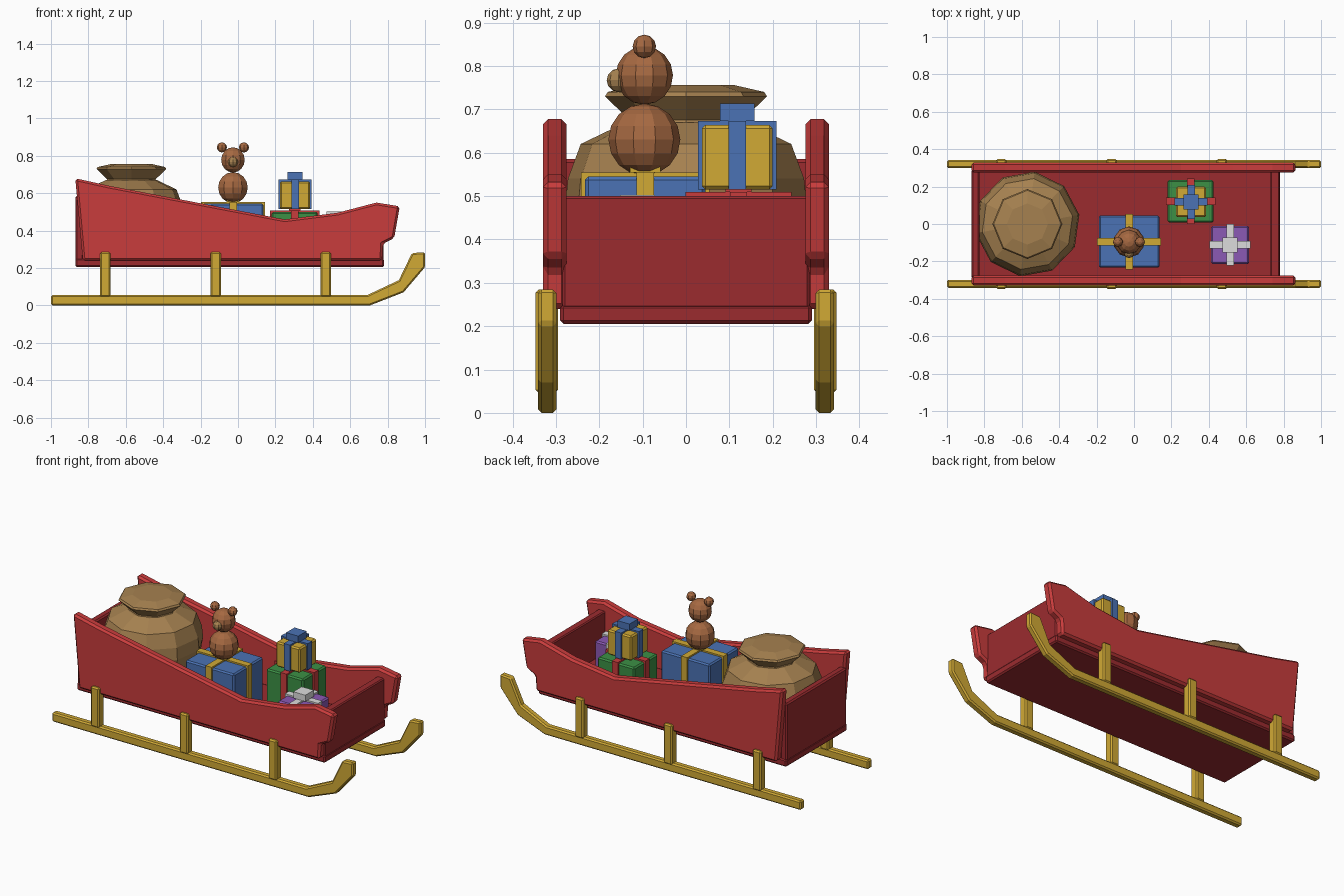
import bpy, bmesh, math
from mathutils import Matrix, Vector

if "Cube" in bpy.data.objects:
    bpy.data.objects.remove(bpy.data.objects["Cube"])


def material(name, r, g, b):
    m = bpy.data.materials.new(name)
    m.diffuse_color = (r, g, b, 1)
    m.use_nodes = True
    m.node_tree.nodes["Principled BSDF"].inputs["Base Color"].default_value = m.diffuse_color
    return m


RED = material("bright red", 0.58, 0.045, 0.045)
DARK_RED = material("dark red", 0.33, 0.024, 0.028)
GOLD = material("gold", 0.64, 0.40, 0.036)
BLUE = material("blue", 0.07, 0.17, 0.46)
GREEN = material("green", 0.045, 0.28, 0.06)
PURPLE = material("purple", 0.26, 0.10, 0.46)
WHITE = material("white", 0.72, 0.72, 0.72)
BROWN = material("brown", 0.38, 0.14, 0.053)
TAN = material("tan", 0.38, 0.22, 0.08)


def finish(name, bm, mat, bevel=0):
    bmesh.ops.recalc_face_normals(bm, faces=bm.faces)
    mesh = bpy.data.meshes.new(name)
    bm.to_mesh(mesh)
    bm.free()
    mesh.materials.append(mat)
    ob = bpy.data.objects.new(name, mesh)
    bpy.context.collection.objects.link(ob)
    if bevel:
        mod = ob.modifiers.new("bevel", 'BEVEL')
        mod.width = bevel
        mod.segments = 1
        mod.limit_method = 'ANGLE'
        mod.angle_limit = math.radians(40)
    return ob


def box(name, x, y, z, mat, bevel=0.0):
    """Box from (min, max) ranges along each axis."""
    bm = bmesh.new()
    bmesh.ops.create_cube(bm, size=1)
    for v in bm.verts:
        v.co = Vector([a + (c + 0.5) * (b - a) for c, (a, b) in zip(v.co, (x, y, z))])
    return finish(name, bm, mat, bevel)


def plate(name, points, y0, y1, mat, bevel):
    """Side profile in xz, extruded along y."""
    bm = bmesh.new()
    face = bm.faces.new([bm.verts.new((x, y0, z)) for x, z in points])
    out = bmesh.ops.extrude_face_region(bm, geom=[face])
    for v in out["geom"]:
        if isinstance(v, bmesh.types.BMVert):
            v.co.y = y1
    return finish(name, bm, mat, bevel)


def lathe(name, profile, sides, centre, mat, turn=0.0):
    """Faceted solid of revolution from (radius, height) points."""
    bm = bmesh.new()
    rings = []
    for r, z in profile:
        rings.append([bm.verts.new((centre[0] + r * math.cos(turn + math.tau * i / sides),
                                    centre[1] + r * math.sin(turn + math.tau * i / sides), z))
                      for i in range(sides)])
    for a, b in zip(rings, rings[1:]):
        for i in range(sides):
            j = (i + 1) % sides
            bm.faces.new((a[i], a[j], b[j], b[i]))
    bm.faces.new(rings[0])
    bm.faces.new(rings[-1])
    return finish(name, bm, mat)


def ball(name, centre, radius, mat, segments=8, rings=6, height=1.0):
    bm = bmesh.new()
    bmesh.ops.create_uvsphere(bm, u_segments=segments, v_segments=rings, radius=radius)
    bmesh.ops.transform(bm, verts=bm.verts,
                        matrix=Matrix.Translation(centre) @ Matrix.Diagonal((1, 1, height, 1)))
    return finish(name, bm, mat)


def gift(name, x, y, z, paper, ribbon, bow, bow_height):
    """Wrapped box with two ribbon bands and a square bow."""
    box(name, x, y, z, paper, 0.008)
    cx, cy, w, e = sum(x) / 2, sum(y) / 2, 0.02, 0.009
    zr = (z[0], z[1] + e)
    box(name + "_ribbon_long", (x[0] - e, x[1] + e), (cy - w, cy + w), zr, ribbon)
    box(name + "_ribbon_cross", (cx - w, cx + w), (y[0] - e, y[1] + e), zr, ribbon)
    box(name + "_bow", (cx - bow, cx + bow), (cy - bow, cy + bow),
        (zr[1], zr[1] + bow_height), ribbon)


# Sleigh body: floor and end walls
box("floor", (-0.87, 0.78), (-0.29, 0.29), (0.205, 0.25), DARK_RED, 0.008)
box("back_wall", (-0.87, -0.825), (-0.285, 0.285), (0.24, 0.585), DARK_RED, 0.008)
box("front_wall", (0.73, 0.778), (-0.285, 0.285), (0.24, 0.50), DARK_RED, 0.006)

side_profile = [(-0.83, 0.24), (0.77, 0.24), (0.775, 0.33), (0.835, 0.36), (0.865, 0.53),
                (0.74, 0.55), (0.53, 0.495), (0.25, 0.46), (-0.69, 0.64), (-0.87, 0.68)]
runner_profile = [(-1.0, 0.0), (0.705, 0.0), (0.885, 0.07), (1.0, 0.205), (1.0, 0.285),
                  (0.93, 0.28), (0.86, 0.135), (0.69, 0.055), (-1.0, 0.055)]

# Side panels, runners and posts on both sides
for side, s in (("right", -1), ("left", 1)):
    plate(side + "_side_panel", side_profile, s * 0.275, s * 0.33, RED, 0.012)
    plate(side + "_runner", runner_profile, s * 0.299, s * 0.341, GOLD, 0.008)
    for i, px in enumerate((-0.71, -0.12, 0.47)):
        box(f"{side}_post_{i + 1}", (px - 0.028, px + 0.028),
            sorted((s * 0.295, s * 0.347)), (0.045, 0.285), GOLD, 0.008)

# Sack with gathered neck and flared rim
sack = (-0.57, 0)
lathe("sack_body", [(0.19, 0.25), (0.26, 0.34), (0.282, 0.47), (0.275, 0.54),
                    (0.245, 0.62), (0.14, 0.67)], 10, sack, TAN, math.radians(10))
lathe("sack_neck", [(0.15, 0.64), (0.13, 0.675), (0.187, 0.73), (0.18, 0.74), (0.11, 0.756)],
      8, sack, TAN)

# Wrapped gifts
gift("blue_gift", (-0.188, 0.136), (-0.233, 0.045), (0.25, 0.545), BLUE, GOLD, 0.035, 0.014)
gift("green_gift", (0.18, 0.426), (0.008, 0.234), (0.25, 0.50), GREEN, RED, 0.03, 0.01)
gift("gold_gift", (0.225, 0.385), (0.037, 0.2), (0.515, 0.664), GOLD, BLUE, 0.04, 0.04)
gift("purple_gift", (0.413, 0.615), (-0.214, -0.01), (0.25, 0.455), PURPLE, WHITE, 0.04, 0.038)

# Toy bear
bx, by = -0.027, -0.096
ball("bear_body", (bx, by, 0.63), 0.083, BROWN, 10, 8)
ball("bear_head", (bx, by, 0.778), 0.066, BROWN, 10, 8, 1.02)
ball("bear_snout", (bx, by - 0.06, 0.767), 0.027, TAN)
for side, s in (("right", -1), ("left", 1)):
    ball(side + "_bear_ear", (bx + s * 0.059, by, 0.845), 0.027, BROWN)
